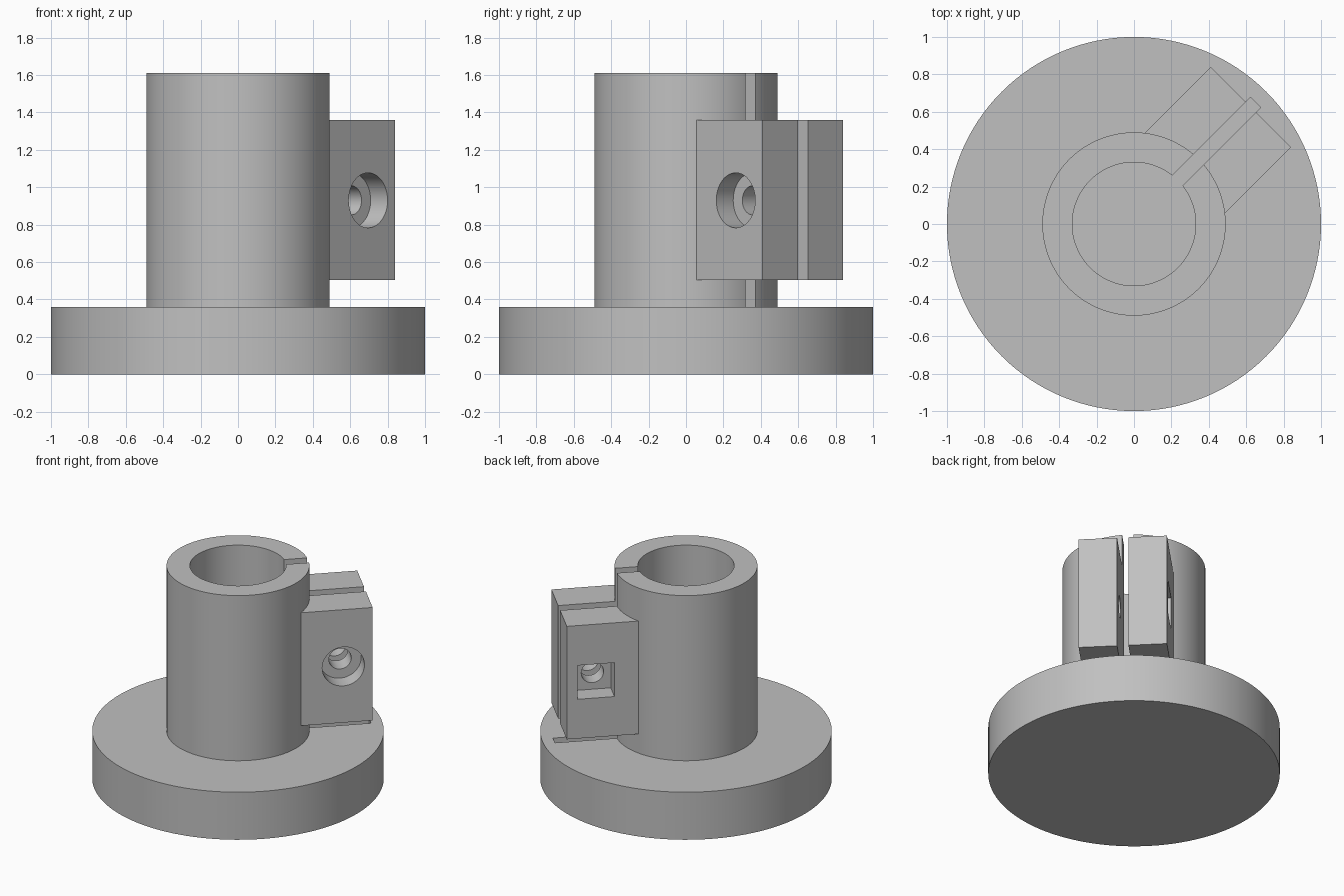
import bpy
from math import radians
from mathutils import Matrix, Vector

cube = bpy.data.objects.get("Cube")
if cube:
    bpy.data.objects.remove(cube, do_unlink=True)

grey = bpy.data.materials.new("plain grey")
grey.use_nodes = True
colour = (0.53, 0.53, 0.53, 1)
grey.diffuse_color = colour
grey.node_tree.nodes["Principled BSDF"].inputs["Base Color"].default_value = colour

# Clamp frame: local x points out along the lug, local y across the slot
CLAMP = Matrix.Rotation(radians(45), 4, "Z")
TOP, FLOOR = 1.61, 0.18
HOLE_X, HOLE_Z = 0.68, 0.93


def finish(name):
    ob = bpy.context.object
    ob.name = name
    ob.data.materials.append(grey)
    return ob


def tube(name, radius, z0, z1):
    bpy.ops.mesh.primitive_cylinder_add(vertices=128, radius=radius, depth=z1 - z0,
                                        location=(0, 0, (z0 + z1) / 2))
    return finish(name)


def block(name, low, high):
    low, high = Vector(low), Vector(high)
    bpy.ops.mesh.primitive_cube_add(size=1)
    ob = finish(name)
    ob.data.transform(CLAMP @ Matrix.Translation((low + high) / 2)
                      @ Matrix.Diagonal((*(high - low), 1)))
    return ob


def cross_hole(name, radius, y0, y1):
    bpy.ops.mesh.primitive_cylinder_add(vertices=64, radius=radius, depth=y1 - y0)
    ob = finish(name)
    ob.data.transform(CLAMP @ Matrix.Translation((HOLE_X, (y0 + y1) / 2, HOLE_Z))
                      @ Matrix.Rotation(radians(90), 4, "X"))
    return ob


def combine(body, tool, operation):
    mod = body.modifiers.new(tool.name, "BOOLEAN")
    mod.operation, mod.solver, mod.object = operation, "EXACT", tool
    bpy.context.view_layer.objects.active = body
    bpy.ops.object.modifier_apply(modifier=mod.name)
    bpy.data.objects.remove(tool, do_unlink=True)


# Solid parts: round flange, upright sleeve, clamping lug
body = tube("split_clamp_mount", 1, 0, 0.36)
combine(body, tube("sleeve", 0.49, 0.25, TOP), "UNION")
combine(body, block("clamp_lug", (0.36, -0.304, 0.505), (0.884, 0.304, 1.36)), "UNION")

# Cuts: blind bore, clamping slot, bolt hole, round bolt seat, square nut pocket
cutters = [
    tube("bore", 0.33, FLOOR, TOP + 0.2),
    block("slot", (0.1, -0.039, FLOOR), (0.92, 0.039, TOP + 0.1)),
    cross_hole("bolt_hole", 0.078, -0.4, 0.4),
    cross_hole("bolt_seat", 0.147, -0.5, -0.176),
    block("nut_pocket", (HOLE_X - 0.128, 0.16, HOLE_Z - 0.128),
          (HOLE_X + 0.128, 0.5, HOLE_Z + 0.128)),
]
for cutter in cutters:
    combine(body, cutter, "DIFFERENCE")

# Smooth round walls, crisp rims
bpy.ops.object.select_all(action="DESELECT")
body.select_set(True)
bpy.context.view_layer.objects.active = body
bpy.ops.object.shade_smooth_by_angle(angle=radians(30))
